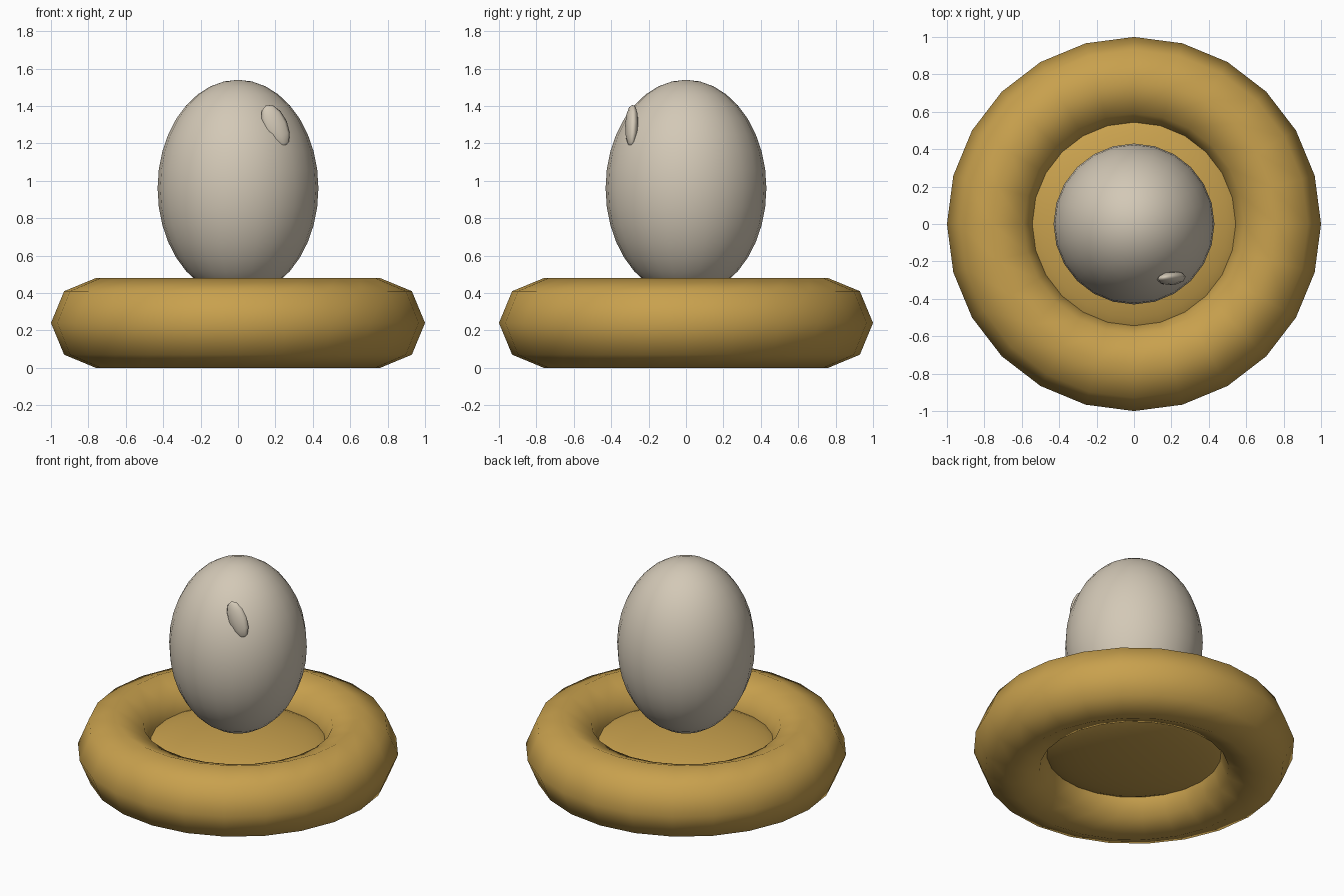
import bpy
from math import pi

if "Cube" in bpy.data.objects:
    bpy.data.objects.remove(bpy.data.objects["Cube"])


def material(name, rgb):
    m = bpy.data.materials.new(name)
    m.diffuse_color = (*rgb, 1)
    m.use_nodes = True
    m.node_tree.nodes["Principled BSDF"].inputs["Base Color"].default_value = m.diffuse_color
    return m


tan = material("straw tan", (0.58, 0.355, 0.075))
cream = material("warm cream", (0.65, 0.58, 0.47))


def finish(name, mat):
    ob = bpy.context.object
    ob.name = name
    ob.data.materials.append(mat)
    bpy.ops.object.shade_smooth()
    return ob


def ellipsoid(name, loc, size, mat, segments, rings, rot=(0, 0, 0)):
    bpy.ops.mesh.primitive_uv_sphere_add(segments=segments, ring_count=rings,
                                         radius=1, location=loc, rotation=rot)
    ob = finish(name, mat)
    ob.scale = size
    return ob


# Nest ring with an eight-sided section
bpy.ops.mesh.primitive_torus_add(major_segments=24, minor_segments=8,
                                 major_radius=0.76, minor_radius=0.24,
                                 location=(0, 0, 0.24))
finish("nest_ring", tan)

# Shallow cushion closing the middle of the ring
ellipsoid("nest_floor", (0, 0, 0.24), (0.6, 0.6, 0.14), tan, 24, 16)

# Egg resting on the floor
ellipsoid("egg", (0, 0, 0.96), (0.43, 0.43, 0.58), cream, 24, 18)

# Small flattened bump on the shell
ellipsoid("shell_bump", (0.2, -0.29, 1.293), (0.067, 0.036, 0.122), cream, 8, 6,
          (-0.1, -0.4, 0.2))
